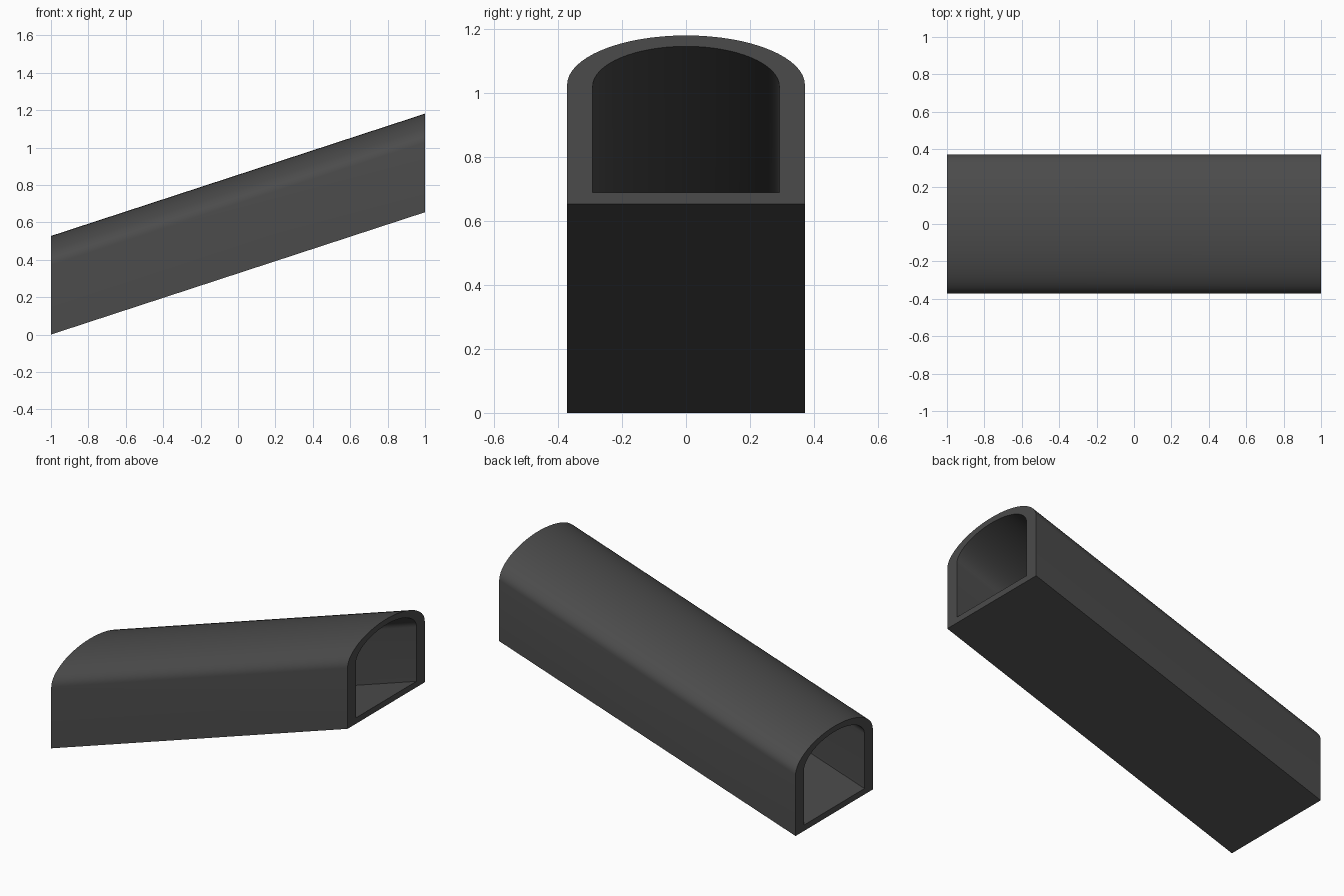
import bpy, bmesh, math

cube = bpy.data.objects.get("Cube")
if cube:
    bpy.data.objects.remove(cube, do_unlink=True)

HALF_LENGTH = 1.0
RISE = 0.654
SEGMENTS = 32

grey = bpy.data.materials.new("dark grey")
grey.use_nodes = True
colour = (0.07, 0.07, 0.07, 1)
grey.diffuse_color = colour
grey.node_tree.nodes["Principled BSDF"].inputs["Base Color"].default_value = colour


def arch_profile(half_width, floor, spring, apex):
    """Flat floor, straight walls and an elliptical crown, as (y, z) points."""
    points = [(-half_width, floor), (half_width, floor)]
    for i in range(SEGMENTS + 1):
        a = math.pi * i / SEGMENTS
        points.append((half_width * math.cos(a), spring + (apex - spring) * math.sin(a)))
    return points


def ring(bm, profile, x):
    lift = RISE * (x + HALF_LENGTH) / (2 * HALF_LENGTH)
    return [bm.verts.new((x, y, z + lift)) for y, z in profile]


def bridge(bm, a, b):
    for i in range(len(a)):
        j = (i + 1) % len(a)
        bm.faces.new((a[i], a[j], b[j], b[i]))


# Sloping arched passage, open at both ends
outer = arch_profile(0.372, 0.0, 0.372, 0.527)
inner = arch_profile(0.292, 0.036, 0.368, 0.493)
bm = bmesh.new()
rings = [ring(bm, outer, -HALF_LENGTH), ring(bm, outer, HALF_LENGTH),
         ring(bm, inner, HALF_LENGTH), ring(bm, inner, -HALF_LENGTH)]
for k in range(4):
    bridge(bm, rings[k], rings[(k + 1) % 4])
bmesh.ops.recalc_face_normals(bm, faces=bm.faces)

mesh = bpy.data.meshes.new("sloped_tunnel")
bm.to_mesh(mesh)
bm.free()
mesh.materials.append(grey)
tunnel = bpy.data.objects.new("sloped_tunnel", mesh)
bpy.context.collection.objects.link(tunnel)

# Smooth crown with crisp floor and rim edges
bpy.ops.object.select_all(action='DESELECT')
tunnel.select_set(True)
bpy.context.view_layer.objects.active = tunnel
bpy.ops.object.shade_smooth_by_angle(angle=math.radians(35))
